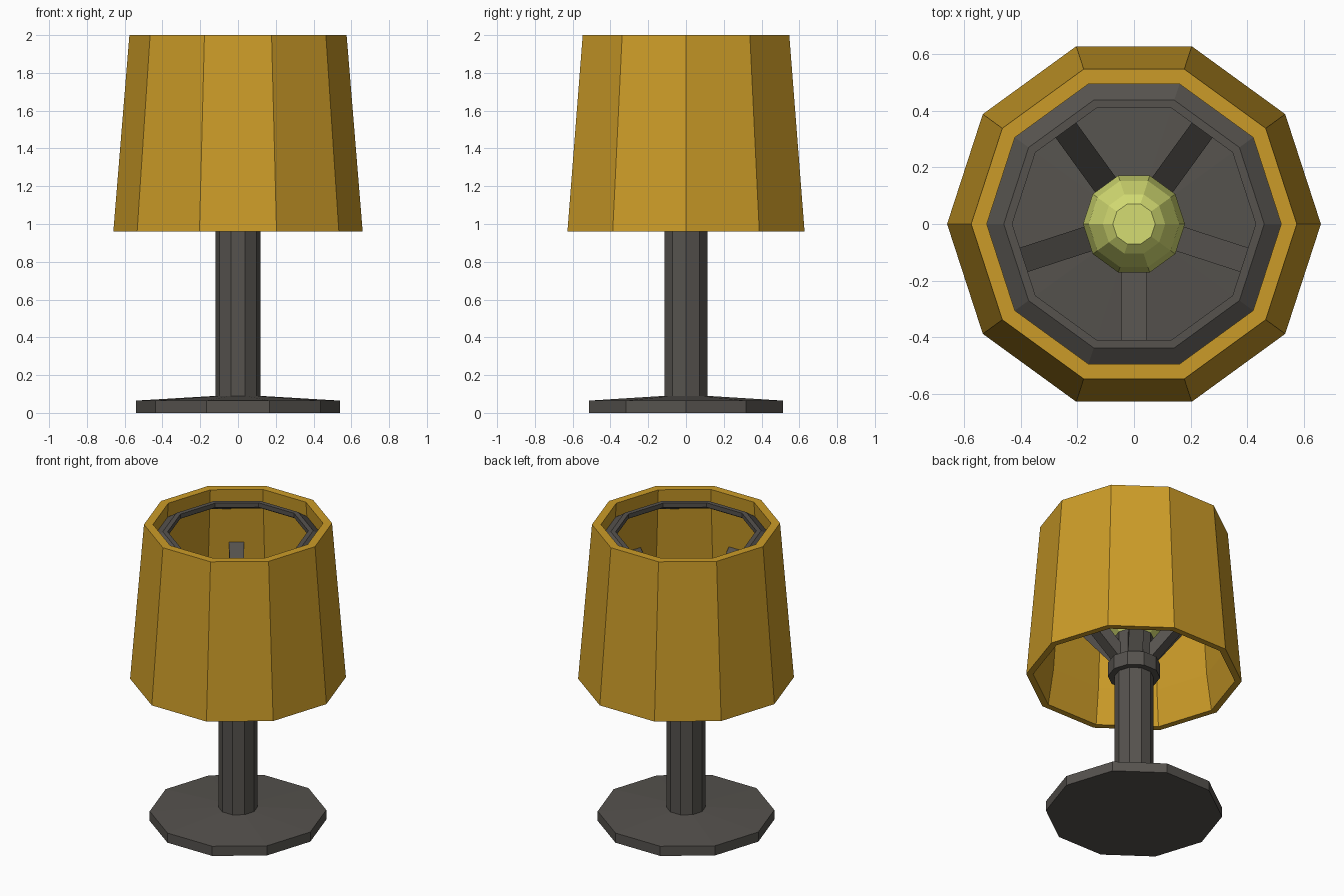
import bpy
from math import cos, sin, pi, radians
from mathutils import Vector

cube = bpy.data.objects.get("Cube")
if cube:
    bpy.data.objects.remove(cube, do_unlink=True)

SIDES = 10


def material(name, rgb):
    mat = bpy.data.materials.new(name)
    mat.use_nodes = True
    mat.diffuse_color = (*rgb, 1)
    mat.node_tree.nodes["Principled BSDF"].inputs["Base Color"].default_value = (*rgb, 1)
    return mat


ochre = material("ochre", (0.6, 0.33, 0.021))
charcoal = material("charcoal", (0.092, 0.085, 0.076))
bulb_yellow = material("bulb_yellow", (0.66, 0.72, 0.17))


def add_object(name, verts, faces, mat):
    mesh = bpy.data.meshes.new(name)
    mesh.from_pydata(verts, [], faces)
    mesh.materials.append(mat)
    obj = bpy.data.objects.new(name, mesh)
    bpy.context.collection.objects.link(obj)
    return obj


def lathe(name, profile, mat, closed=False):
    """Spin (radius, height) points, listed upward on the outside, into a ten-sided solid."""
    verts = [(r * cos(2 * pi * k / SIDES), r * sin(2 * pi * k / SIDES), z)
             for r, z in profile for k in range(SIDES)]
    count = len(profile)
    faces = []
    for i in range(count if closed else count - 1):
        a, b = i * SIDES, (i + 1) % count * SIDES
        for k in range(SIDES):
            n = (k + 1) % SIDES
            faces.append((a + k, a + n, b + n, b + k))
    if not closed:
        faces.append(tuple(reversed(range(SIDES))))
        faces.append(tuple((count - 1) * SIDES + k for k in range(SIDES)))
    return add_object(name, verts, faces, mat)


def strut(name, angle, start, end, width, depth):
    """Square bar in the radial plane at the given angle, cut upright at its outer end."""
    out = Vector((cos(angle), sin(angle), 0))
    side = Vector((-sin(angle), cos(angle), 0)) * width / 2
    verts = []
    for r, z in (start, end):
        for s, h in ((-1, -1), (1, -1), (1, 1), (-1, 1)):
            verts.append(out * r + side * s + Vector((0, 0, z + h * depth / 2)))
    faces = [(3, 2, 1, 0), (4, 5, 6, 7)]
    faces += [(i, (i + 1) % 4, (i + 1) % 4 + 4, i + 4) for i in range(4)]
    return add_object(name, verts, faces, charcoal)


# Stand
lathe("base", [(0.54, 0), (0.54, 0.065), (0.12, 0.09)], charcoal)
lathe("pole", [(0.12, 0.08), (0.12, 1.24)], charcoal)
lathe("collar", [(0.16, 0.965), (0.16, 1.06)], charcoal)

# Bulb
lathe("bulb", [(0.1, 1.22), (0.16, 1.29), (0.18, 1.38), (0.16, 1.49),
               (0.11, 1.58), (0.075, 1.61)], bulb_yellow)

# Hollow shade
lathe("shade", [(0.66, 0.96), (0.575, 2), (0.52, 2), (0.58, 1.2), (0.618, 0.96)],
      ochre, closed=True)

# Frame that carries the shade
lathe("upper_ring", [(0.53, 1.9), (0.46, 1.95), (0.43, 1.95), (0.43, 1.92), (0.5, 1.88)],
      charcoal, closed=True)
for i in range(5):
    strut(f"strut_{i + 1}", radians(72 * i - 90), (0.1, 1.1), (0.53, 1.59), 0.09, 0.11)
